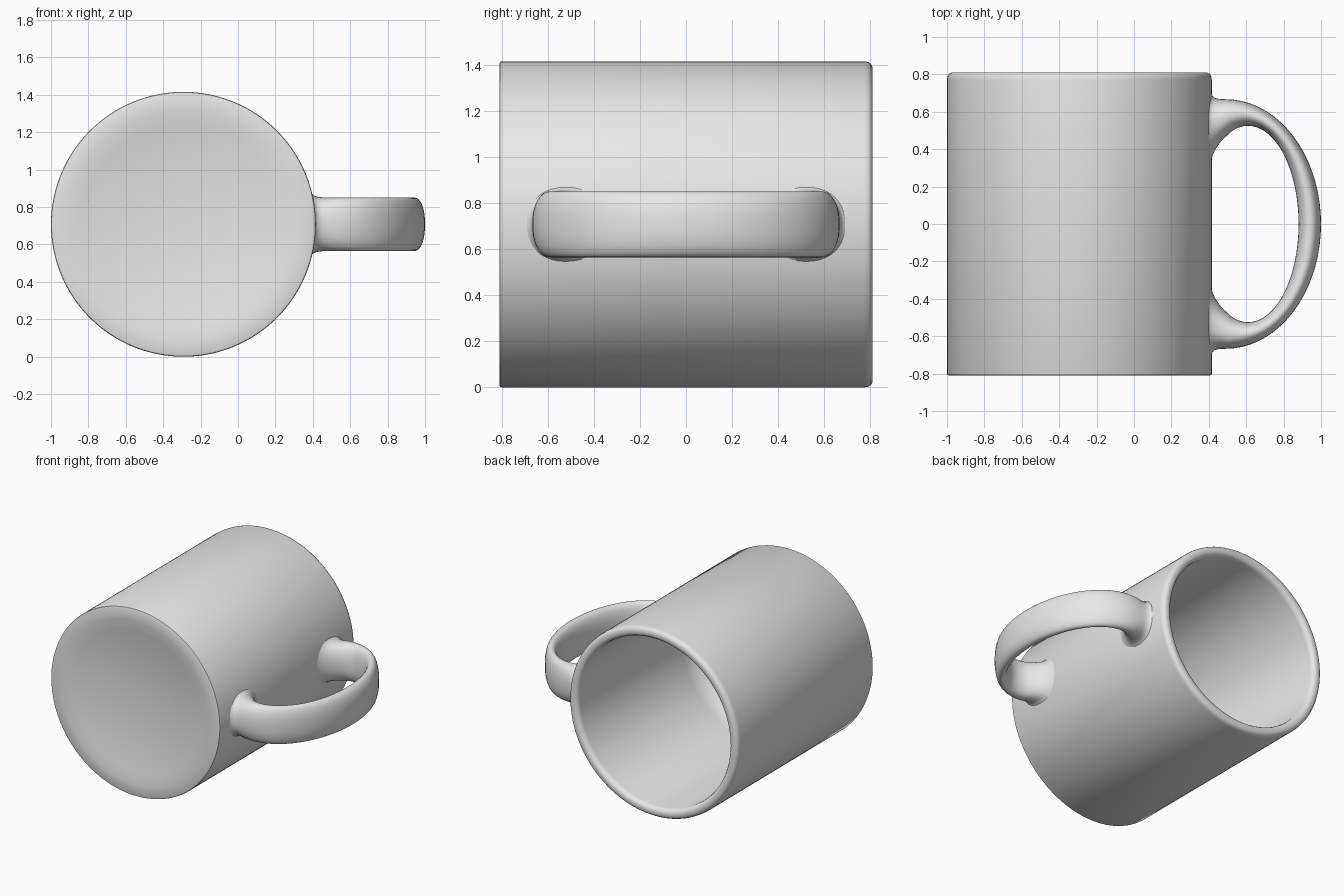
import bpy, bmesh, math

if "Cube" in bpy.data.objects:
    bpy.data.objects.remove(bpy.data.objects["Cube"], do_unlink=True)

R = 0.708                 # outer radius of the cup
CX, CZ = -0.292, R        # cup axis, which runs along y

clay = bpy.data.materials.new("pale_grey_ceramic")
clay.use_nodes = True
clay.diffuse_color = (0.8, 0.8, 0.8, 1)
clay.node_tree.nodes["Principled BSDF"].inputs["Base Color"].default_value = (0.8, 0.8, 0.8, 1)


def finish(bm, name):
    """Turn a bmesh into a smooth-shaded object."""
    bmesh.ops.remove_doubles(bm, verts=bm.verts, dist=1e-5)
    bmesh.ops.recalc_face_normals(bm, faces=bm.faces)
    mesh = bpy.data.meshes.new(name)
    bm.to_mesh(mesh)
    bm.free()
    mesh.materials.append(clay)
    ob = bpy.data.objects.new(name, mesh)
    bpy.context.collection.objects.link(ob)
    bpy.ops.object.select_all(action='DESELECT')
    ob.select_set(True)
    bpy.context.view_layer.objects.active = ob
    bpy.ops.object.shade_smooth_by_angle(angle=math.radians(35))
    return ob


# Cup: (radius, y) profile from the hollow base, round the rim, to the inner floor
profile = [(0.615 * i / 8, -0.81 + 0.06 * (1 - (i / 8) ** 2)) for i in range(9)]
profile += [(0.698, -0.81), (0.705, -0.807), (R, -0.80), (R, 0.772),
            (0.705, 0.79), (0.697, 0.803), (0.683, 0.81), (0.66, 0.81),
            (0.645, 0.803), (0.636, 0.79), (0.632, 0.772)]
FILLET, FLOOR = 0.22, -0.66
for i in range(9):        # rounded corner between inner wall and floor
    a = math.pi / 2 * i / 8
    profile.append((0.632 - FILLET * (1 - math.cos(a)),
                    FLOOR + FILLET * (1 - math.sin(a))))
profile.append((0, FLOOR))

bm = bmesh.new()
ring = [bm.verts.new((CX + r, y, CZ)) for r, y in profile]
edges = [bm.edges.new(pair) for pair in zip(ring, ring[1:])]
bmesh.ops.spin(bm, geom=ring + edges, cent=(CX, 0, CZ), axis=(0, 1, 0),
               angle=math.tau, steps=128, use_duplicate=False)
finish(bm, "cup")


# Handle: oval sections between an outer and an inner ellipse
def inner(deg):
    a = math.radians(deg)
    return 0.61 + 0.27 * math.cos(a), 0.525 * math.sin(a)


def outer(deg):
    a = math.radians(deg)
    return 0.49 + 0.51 * math.cos(a), 0.667 * math.sin(a)


# Each section: outer point, inner point, half width, hug of the cup's curve
half = [(outer(d), inner(d * 1.2), 0.143, 0) for d in range(0, 91, 5)]
half += [((0.455, 0.668), inner(122), 0.143, 0.3),
         ((0.432, 0.674), inner(131), 0.148, 0.8),
         ((0.420, 0.685), (0.420, 0.365), 0.156, 1),
         ((0.410, 0.700), (0.410, 0.335), 0.168, 1),
         ((0.375, 0.700), (0.375, 0.330), 0.168, 1)]
mirrored = [((o[0], -o[1]), (i[0], -i[1]), w, h) for o, i, w, h in half[:0:-1]]

bm = bmesh.new()
SIDES = 40
loops = []
for o, i, w, hug in mirrored + half:
    loop = []
    for k in range(SIDES):
        a = math.tau * k / SIDES
        # slightly squared oval
        c = math.copysign(abs(math.cos(a)) ** 0.9, math.cos(a))
        s = math.copysign(abs(math.sin(a)) ** 0.9, math.sin(a))
        dz = w * s
        x = (o[0] + i[0]) / 2 + c * (o[0] - i[0]) / 2
        y = (o[1] + i[1]) / 2 + c * (o[1] - i[1]) / 2
        x -= hug * (R - math.sqrt(R * R - dz * dz))
        loop.append(bm.verts.new((x, y, CZ + dz)))
    loops.append(loop)
for a, b in zip(loops, loops[1:]):
    for k in range(SIDES):
        n = (k + 1) % SIDES
        bm.faces.new((a[k], a[n], b[n], b[k]))
bm.faces.new(loops[0][::-1])
bm.faces.new(loops[-1])
finish(bm, "handle")
